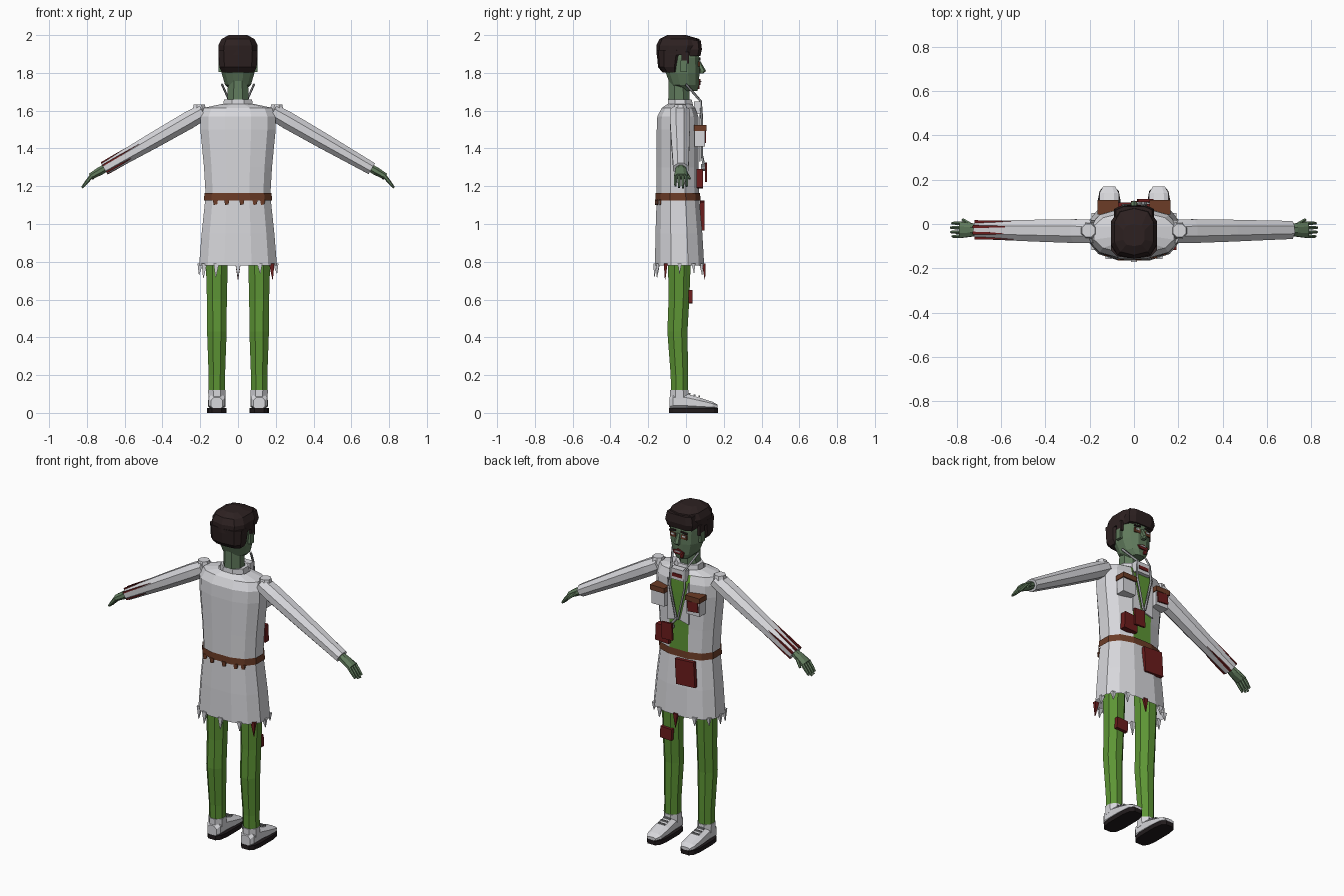
import bpy, bmesh, math, random
from mathutils import Vector, Matrix

random.seed(4)
old = bpy.data.objects.get("Cube")
if old:
    bpy.data.objects.remove(old)


def material(name, r, g, b):
    m = bpy.data.materials.new(name)
    m.use_nodes = True
    m.diffuse_color = (r, g, b, 1)
    m.node_tree.nodes["Principled BSDF"].inputs["Base Color"].default_value = (r, g, b, 1)
    return m


WHITE = material("coat_white", .68, .68, .71)
GREEN = material("scrub_green", .11, .30, .035)
SKIN = material("pale_green_skin", .12, .20, .11)
HAIR = material("dark_hair", .026, .015, .015)
RED = material("dried_blood", .15, .012, .012)
BROWN = material("leather_brown", .15, .045, .02)
BLACK = material("sole_black", .015, .011, .012)
GREY = material("steel_grey", .30, .31, .32)


def finish(name, bm, *mats):
    bmesh.ops.recalc_face_normals(bm, faces=bm.faces)
    mesh = bpy.data.meshes.new(name)
    bm.to_mesh(mesh)
    bm.free()
    for m in mats:
        mesh.materials.append(m)
    ob = bpy.data.objects.new(name, mesh)
    bpy.context.collection.objects.link(ob)
    return ob


def skin_rings(rings, n=8, power=2.0, axis=None, caps=True):
    """Loft rounded rings (centre, half width, half depth) along an axis."""
    rot = Vector(axis).to_track_quat('Z', 'Y').to_matrix() if axis else Matrix.Identity(3)
    bm = bmesh.new()
    loops = []
    for centre, rx, ry in rings:
        loop = []
        for i in range(n):
            a = math.tau * (i + .5) / n
            c, s = math.cos(a), math.sin(a)
            p = Vector((math.copysign(abs(c) ** (2 / power), c) * rx,
                        math.copysign(abs(s) ** (2 / power), s) * ry, 0))
            loop.append(bm.verts.new(Vector(centre) + rot @ p))
        loops.append(loop)
    for a, b in zip(loops, loops[1:]):
        for i in range(n):
            j = (i + 1) % n
            bm.faces.new((a[i], a[j], b[j], b[i]))
    if caps:
        bm.faces.new(loops[0])
        bm.faces.new(loops[-1])
    return bm


def loft(name, mat, rings, **kw):
    return finish(name, skin_rings(rings, **kw), mat)


def upright(rows, x=0):
    """Rows of height, half width, back y, front y."""
    return [((x, (b + f) / 2, z), w, (f - b) / 2) for z, w, b, f in rows]


def box(name, mat, centre, size, tilt=0):
    bm = bmesh.new()
    bmesh.ops.create_cube(bm, size=1, matrix=Matrix.Translation(centre)
                          @ Matrix.Rotation(tilt, 4, 'Y') @ Matrix.Diagonal((*size, 1)))
    return finish(name, bm, mat)


def plate(name, mat, outline, y, depth=.008):
    bm = bmesh.new()
    face = bm.faces.new([bm.verts.new((x, y, z)) for x, z in outline])
    new = bmesh.ops.extrude_face_region(bm, geom=[face])["geom"]
    bmesh.ops.translate(bm, vec=(0, depth, 0), verts=[v for v in new if isinstance(v, bmesh.types.BMVert)])
    return finish(name, bm, mat)


def tube(name, mat, points, radius):
    cu = bpy.data.curves.new(name, 'CURVE')
    cu.dimensions = '3D'
    cu.bevel_depth, cu.bevel_resolution, cu.use_fill_caps = radius, 0, True
    sp = cu.splines.new('POLY')
    sp.points.add(len(points) - 1)
    for p, co in zip(sp.points, points):
        p.co = (*co, 1)
    cu.materials.append(mat)
    bpy.context.collection.objects.link(bpy.data.objects.new(name, cu))


# Coat, with the open front showing the scrubs
COAT = [(.78, .212, -.168, .10), (.95, .198, -.165, .09), (1.15, .176, -.158, .072),
        (1.3, .185, -.158, .07), (1.5, .205, -.158, .07), (1.57, .205, -.155, .068),
        (1.615, .185, -.13, .05), (1.635, .09, -.10, .03)]
bm = skin_rings(upright(COAT), n=12, power=2.5, caps=False)
for f in bm.faces:
    c = f.calc_center_median()
    if abs(c.x) < .01 and c.y > 0 and 1.15 < c.z < 1.6:
        f.material_index = 1
finish("coat", bm, WHITE, GREEN)


def coat_row(z, grow):
    for a, b in zip(COAT, COAT[1:]):
        if a[0] <= z <= b[0]:
            t = (z - a[0]) / (b[0] - a[0])
            w, back, front = (p + (q - p) * t for p, q in zip(a[1:], b[1:]))
            return z, w + grow, back - grow, front + grow


def coat_band(z0, z1, grow):
    return skin_rings(upright([coat_row(z0, grow), coat_row(z1, grow)]), n=12, power=2.5, caps=False)


# Belt with ragged drips, and side slits
finish("belt", coat_band(1.125, 1.165, .006), BROWN)
for i, x in enumerate((-.12, -.06, .02, .09, .13)):
    plate(f"belt_drip_{i}", BROWN, [(x - .014, 1.13), (x + .014, 1.13), (x + .01, 1.105), (x - .008, 1.10)],
          -.165 + .35 * max(0, abs(x) - .06))
bm = coat_band(1.024, 1.042, .003)
bmesh.ops.delete(bm, geom=[f for f in bm.faces if abs(f.normal.x) < .6], context='FACES')
finish("side_slits", bm, GREEN)

# Torn hem
for i in range(12):
    a = math.tau * i / 12
    c, s = math.cos(a), math.sin(a)
    bloody = i in (3, 11)
    length = .085 if bloody else random.uniform(.045, .08)
    p = Vector((math.copysign(abs(c) ** .8, c) * .20, -.034 + math.copysign(abs(s) ** .8, s) * .128, .79))
    loft(f"hem_tatter_{i}", RED if bloody else WHITE,
         [(p, .02, .014), (p + Vector((c * .006, s * .006, -length)), .002, .002)], n=4)

# Collar, name tag and hanging coat front details
loft("collar", WHITE, upright([(1.60, .09, -.105, .05), (1.66, .08, -.10, .035)]), n=8)
box("collar_front", WHITE, (0, .062, 1.615), (.10, .04, .065))
box("collar_stain", RED, (0, .083, 1.612), (.065, .006, .02))
for s, side in ((1, "left"), (-1, "right")):
    plate(f"{side}_lapel", WHITE, [(s * .07, 1.58), (s * .07, 1.33), (s * .012, 1.345)], .069)
    box(f"{side}_chest_pocket", WHITE, (s * .117, .072, 1.455), (.085, .055, .09))
    box(f"{side}_pocket_flap", BROWN, (s * .117, .075, 1.508), (.095, .066, .03))
    tube(f"{side}_stethoscope_tube", GREY,
         [(s * .085, 0, 1.74), (s * .045, .078, 1.65), (s * .05, .085, 1.55), (s * .005, .085, 1.35)], .007)
tube("stethoscope_stem", GREY, [(0, .085, 1.36), (.035, .095, 1.31)], .007)
loft("stethoscope_disc", GREY, [((.04, .08, 1.30), .02, .02), ((.04, .108, 1.30), .02, .02)], axis=(0, 1, 0))

# Blood-stained patches
box("pocket_stain", RED, (-.117, .103, 1.462), (.07, .008, .06), .1)
box("hip_patch", RED, (-.06, .086, 1.045), (.125, .022, .15), .06)
box("waist_patch", RED, (.095, .073, 1.24), (.09, .035, .10), -.05)
box("belly_patch", RED, (.05, .106, 1.275), (.07, .012, .10), .05)
box("thigh_patch", RED, (.11, .024, .615), (.075, .022, .068), -.05)

# Arms, hands, legs and shoes
for s, side in ((1, "left"), (-1, "right")):
    start, wrist = Vector((s * .185, -.033, 1.593)), Vector((s * .708, -.027, 1.293))
    ax = (wrist - start).normalized()
    at = lambda t: start.lerp(wrist, t)
    loft(f"{side}_sleeve", WHITE, [(at(0), .056, .046), (at(.15), .058, .05), (at(.5), .053, .046),
                                   (at(.6), .051, .044), (at(1), .044, .036)], axis=ax)
    loft(f"{side}_shoulder_cap", WHITE, [((s * .205, -.03, 1.57), .045, .05), ((s * .205, -.03, 1.632), .032, .032)])
    loft(f"{side}_palm", SKIN, [(at(.98), .026, .022), (at(1.04), .032, .024), (at(1.14), .04, .018)], axis=ax)
    down = Vector((s * .62, 0, -.78)).normalized()
    for i in range(4):
        base = at(1.13) + Vector((0, -.030 + .02 * i, 0))
        tip = base + down * (.068, .078, .08, .07)[i]
        loft(f"{side}_finger_{i}", SKIN, [(base, .009, .011), (base.lerp(tip, .5), .009, .01), (tip, .006, .006)],
             n=6, axis=down)
    thumb = Vector((s * .5, .35, -.5)).normalized()
    root = at(1.05) + Vector((0, .02, 0))
    loft(f"{side}_thumb", SKIN, [(root, .012, .012), (root + thumb * .06, .007, .007)], n=6, axis=thumb)

    x = s * .112
    loft(f"{side}_trouser_leg", GREEN, upright([(.11, .047, -.083, .015), (.2, .047, -.085, .015), (.43, .056, -.103, .012),
                                               (.6, .057, -.097, .022), (.8, .063, -.10, .03), (.95, .065, -.11, .03)], x))
    loft(f"{side}_sole", BLACK, upright([(0, .053, -.092, .172), (.026, .053, -.092, .172)], x), n=12, power=3.5)
    loft(f"{side}_shoe", WHITE, [((x, -.088, .05), .032, .034), ((x, -.07, .06), .046, .046), ((x, 0, .06), .046, .045),
                                 ((x, .07, .05), .049, .033), ((x, .14, .04), .046, .02), ((x, .168, .034), .03, .01)],
         axis=(0, 1, 0), power=2.6)
    loft(f"{side}_shoe_cuff", WHITE, upright([(.07, .048, -.088, .02), (.122, .05, -.088, .018)], x))
    for i in range(3):
        y = .02 + .025 * i
        box(f"{side}_lace_{i}", GREY, (x, y, .101 - .007 * i), (.045, .008, .008))

# Blood streaks on the right sleeve
start, wrist = Vector((-.185, -.033, 1.593)), Vector((-.708, -.027, 1.293))
ax = (wrist - start).normalized()
for i, (angle, begin) in enumerate(((.5, .68), (1.2, .55), (1.9, .72), (2.6, .58), (3.8, .75), (5.2, .66))):
    side_dir = Vector((0, math.cos(angle), 0)) * .043
    up_dir = ax.cross(Vector((0, 1, 0))).normalized() * math.sin(angle) * .036
    if up_dir.z * math.sin(angle) < 0:
        up_dir = -up_dir
    off = side_dir + up_dir
    loft(f"sleeve_streak_{i}", RED, [(start.lerp(wrist, begin) + off * 1.1, .001, .001),
                                     (start.lerp(wrist, .85) + off * 1.03, .007, .006),
                                     (wrist + off, .009, .006)], n=4, axis=ax)

# Neck and head
loft("neck", SKIN, upright([(1.62, .06, -.10, .025), (1.78, .058, -.095, .02)]))
loft("head", SKIN, upright([(1.705, .038, -.02, .062), (1.735, .07, -.085, .07), (1.80, .09, -.11, .074),
                            (1.88, .094, -.125, .074), (1.94, .085, -.12, .06)]), n=12, power=2.3)
loft("nose", SKIN, [((0, .066, 1.86), .010, .012), ((0, .088, 1.81), .017, .018), ((0, .08, 1.797), .014, .012)], n=6)
plate("mouth", RED, [(-.035, 1.755), (0, 1.768), (.035, 1.755), (.022, 1.737), (-.022, 1.737)], .07)
plate("teeth", WHITE, [(-.018, 1.757), (.018, 1.757), (.018, 1.751), (-.018, 1.751)], .074)
plate("chin_stain", RED, [(-.036, 1.75), (-.008, 1.745), (-.012, 1.715), (-.028, 1.718)], .064)
for s, side in ((1, "left"), (-1, "right")):
    box(f"{side}_ear", SKIN, (s * .093, -.012, 1.835), (.022, .035, .06))
    box(f"{side}_eye_socket", BROWN, (s * .036, .069, 1.846), (.038, .009, .026))
    box(f"{side}_eye", WHITE, (s * .036, .073, 1.851), (.022, .006, .01))
    box(f"{side}_brow", HAIR, (s * .037, .073, 1.873), (.042, .009, .009), s * .15)
    box(f"{side}_sideburn", HAIR, (s * .092, -.005, 1.88), (.024, .04, .06))

# Hair
loft("hair_back", HAIR, upright([(1.803, .088, -.125, -.035), (1.83, .102, -.148, -.03),
                                 (1.92, .108, -.156, -.01)]), n=10, power=3)
loft("hair_top", HAIR, upright([(1.895, .107, -.156, .05), (1.945, .108, -.157, .075),
                                (1.98, .09, -.14, .07), (2.0, .05, -.10, .0)]), n=10, power=2.8)
loft("hair_fringe", HAIR, upright([(1.89, .085, .0, .078), (1.925, .095, 0, .086),
                                   (1.972, .085, 0, .08)]), n=8, power=3.5)
